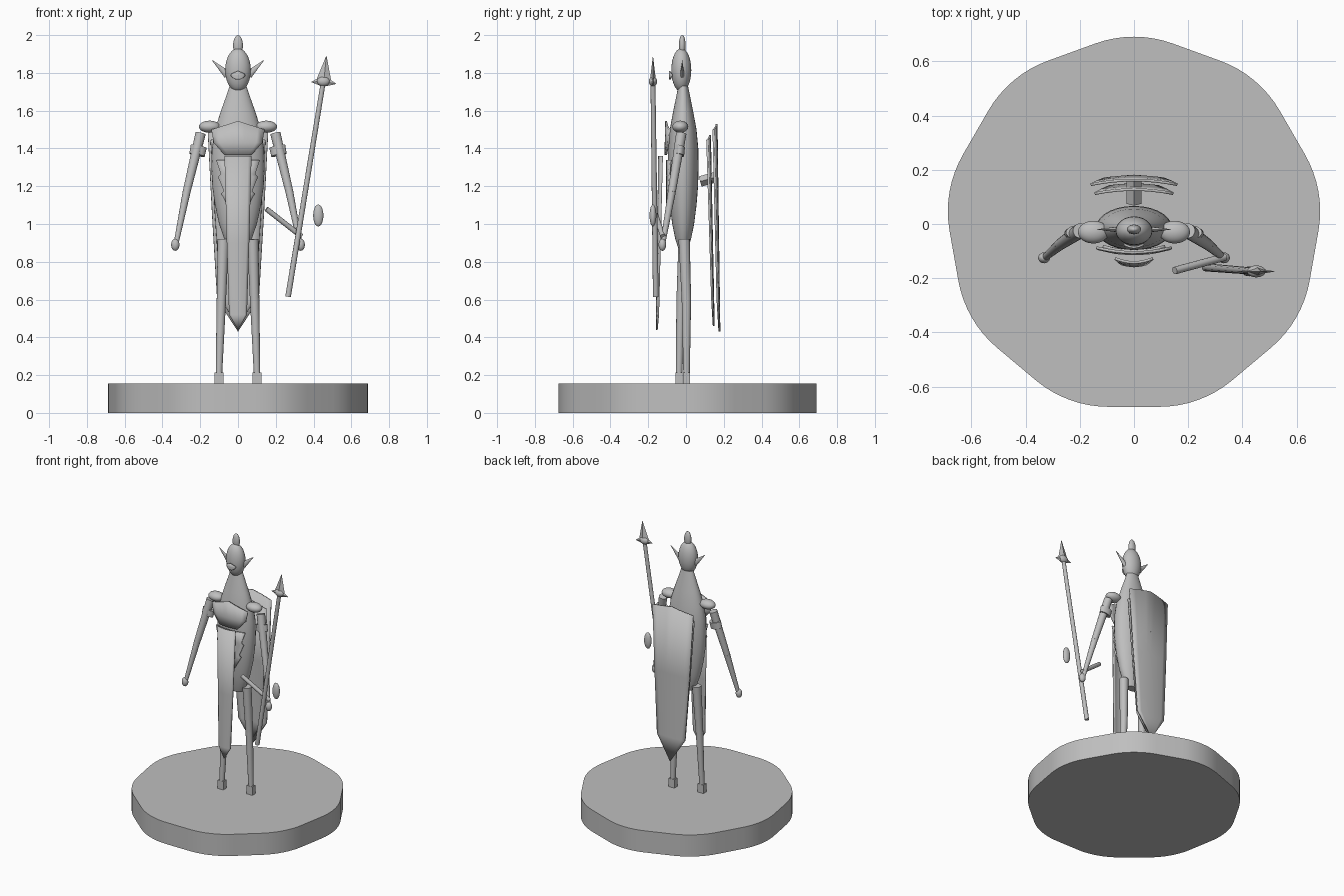
import bpy, bmesh, math
from mathutils import Vector, Matrix

cube = bpy.data.objects.get("Cube")
if cube:
    bpy.data.objects.remove(cube, do_unlink=True)

grey = bpy.data.materials.new("plain grey")
grey.use_nodes = True
grey.diffuse_color = (0.52, 0.52, 0.52, 1)
for node in grey.node_tree.nodes:
    if node.type == 'BSDF_PRINCIPLED':
        node.inputs["Base Color"].default_value = grey.diffuse_color


def finish(name, bm, angle=40):
    bmesh.ops.recalc_face_normals(bm, faces=bm.faces)
    mesh = bpy.data.meshes.new(name)
    bm.to_mesh(mesh)
    bm.free()
    mesh.materials.append(grey)
    mesh.shade_smooth()
    mesh.set_sharp_from_angle(angle=math.radians(angle))
    obj = bpy.data.objects.new(name, mesh)
    bpy.context.scene.collection.objects.link(obj)
    return obj


def ball(name, centre, radii):
    bm = bmesh.new()
    bmesh.ops.create_uvsphere(bm, u_segments=24, v_segments=14, radius=1,
                              matrix=Matrix.Translation(centre) @ Matrix.Diagonal((*radii, 1)))
    return finish(name, bm)


def rod(name, start, end, r1, r2, sides=16, flat=1):
    """Tapered rod between two points, optionally flattened in depth."""
    a, b = Vector(start), Vector(end)
    turn = (b - a).to_track_quat('Z', 'Y').to_matrix().to_4x4()
    squash = Matrix.Diagonal((1, flat, 1, 1))
    bm = bmesh.new()
    bmesh.ops.create_cone(bm, cap_ends=True, segments=sides, radius1=r1, radius2=r2,
                          depth=(b - a).length)
    for v in bm.verts:
        v.co = (a + b) / 2 + squash @ (turn @ v.co)
    return finish(name, bm)


def box(name, centre, size):
    bm = bmesh.new()
    bmesh.ops.create_cube(bm, size=1,
                          matrix=Matrix.Translation(centre) @ Matrix.Diagonal((*size, 1)))
    return finish(name, bm)


def lathe(name, profile, depth, y, sides=28):
    """Oval body of revolution from (z, radius) pairs."""
    bm = bmesh.new()
    rings = []
    for z, r in profile:
        angles = [2 * math.pi * i / sides for i in range(sides)]
        rings.append([bm.verts.new((r * math.cos(t), y + depth * r * math.sin(t), z))
                      for t in angles])
    for low, high in zip(rings, rings[1:]):
        for i in range(sides):
            j = (i + 1) % sides
            bm.faces.new((low[i], low[j], high[j], high[i]))
    bm.faces.new(rings[0])
    bm.faces.new(rings[-1])
    return finish(name, bm)


def plate(name, rows, y_top, y_bottom, bow, peak=0, thick=0.01, steps=8):
    """Bowed armour plate from (z, half width) rows, with a raised top centre."""
    bm = bmesh.new()
    top, bottom = rows[0][0], rows[-1][0]
    widest = max(w for z, w in rows)
    grid = []
    for k, (z, w) in enumerate(rows):
        y = y_top + (y_bottom - y_top) * (top - z) / (top - bottom)
        line = []
        for i in range(steps + 1):
            t = 2 * i / steps - 1
            lift = peak * (1 - abs(t)) if k == 0 else 0
            line.append(bm.verts.new((w * t, y + bow * (w * t / widest) ** 2, z + lift)))
        grid.append(line)
    for a, b in zip(grid, grid[1:]):
        for i in range(steps):
            bm.faces.new((a[i], a[i + 1], b[i + 1], b[i]))
    bmesh.ops.remove_doubles(bm, verts=bm.verts, dist=0.0005)
    obj = finish(name, bm, 25)
    mod = obj.modifiers.new("thickness", 'SOLIDIFY')
    mod.thickness = thick
    mod.offset = 0
    return obj


# Base: nine-sided slab with rounded corners
bm = bmesh.new()
apothem, fillet, height = 0.675, 0.42, 0.155
reach = (apothem - fillet) / math.cos(math.pi / 9)
outline = []
for k in range(9):
    corner = math.pi / 2 + k * 2 * math.pi / 9
    for i in range(9):
        t = corner + (i / 4 - 1) * math.pi / 9
        outline.append(bm.verts.new((reach * math.cos(corner) + fillet * math.cos(t),
                                     reach * math.sin(corner) + fillet * math.sin(t), 0)))
slab = bmesh.ops.extrude_face_region(bm, geom=[bm.faces.new(outline)])
for v in slab["geom"]:
    if isinstance(v, bmesh.types.BMVert):
        v.co.z = height
finish("base", bm)

# Body and head
lathe("body", [(0.88, 0.05), (0.92, 0.072), (1.0, 0.1), (1.1, 0.122), (1.2, 0.136),
               (1.3, 0.141), (1.4, 0.138), (1.5, 0.122), (1.6, 0.09), (1.67, 0.065),
               (1.73, 0.045)], 0.58, -0.015)
ball("head", (0, -0.025, 1.815), (0.068, 0.053, 0.115))
ball("crest", (0, -0.02, 1.945), (0.026, 0.018, 0.055))
plate("mouth_plate", [(1.795, 0.034), (1.785, 0.037), (1.773, 0.025), (1.765, 0.01)],
      -0.086, -0.086, 0.012, 0.016, 0.008)

# Mirrored limbs
for side, s in (("left", 1), ("right", -1)):
    rod(side + "_ear", (s * 0.055, -0.02, 1.79), (s * 0.137, -0.02, 1.867), 0.022, 0.001, 10, 0.5)
    ball(side + "_shoulder", (s * 0.15, -0.03, 1.515), (0.057, 0.042, 0.032))
    elbow = (s * 0.272, -0.075, 1.17)
    rod(side + "_upper_arm", (s * 0.198, -0.025, 1.48), elbow, 0.028, 0.021)
    rod(side + "_forearm", elbow, (s * 0.327, -0.122, 0.9), 0.021, 0.013)
    rod(side + "_armband", (s * 0.208, -0.03, 1.41), (s * 0.217, -0.036, 1.365), 0.044, 0.042, 16, 0.6)
    ball(side + "_hand", (s * 0.332, -0.125, 0.89), (0.022, 0.02, 0.032))
    foot_y = 0.003 if s > 0 else -0.037
    knee = (s * 0.088, foot_y * 0.7, 0.6)
    rod(side + "_thigh", (s * 0.078, -0.01, 0.92), knee, 0.03, 0.025)
    rod(side + "_shin", knee, (s * 0.101, foot_y, 0.2), 0.025, 0.017)
    box(side + "_boot", (s * 0.101, foot_y, 0.185), (0.046, 0.036, 0.06))

# Front armour
plate("chest_plate", [(1.5, 0.14), (1.43, 0.128), (1.365, 0.07)], -0.105, -0.11, 0.018, 0.045)
plate("belly_plate", [(1.34, 0.115), (1.265, 0.09), (1.25, 0.105), (1.175, 0.075),
                      (1.16, 0.088), (1.08, 0.045)], -0.1, -0.1, 0.018)
plate("tabard", [(1.36, 0.07), (0.9, 0.058), (0.52, 0.046), (0.44, 0)], -0.142, -0.155, 0.015)

# Back plates and their bracket
plate("outer_back_plate", [(1.5, 0.16), (1.05, 0.137), (0.6, 0.11), (0.43, 0)],
      0.162, 0.177, -0.017, 0.03)
plate("inner_back_plate", [(1.445, 0.145), (1.05, 0.122), (0.6, 0.092), (0.46, 0)],
      0.127, 0.147, -0.015, 0.025)
rod("back_bracket", (0, 0.075, 1.225), (0, 0.165, 1.25), 0.028, 0.028, 4)

# Spear, side bar and floating bead
tip = (0.452, -0.175, 1.755)
rod("spear_shaft", (0.265, -0.16, 0.615), tip, 0.015, 0.013, 12)
ball("spear_collar", tip, (0.034, 0.022, 0.026))
rod("spear_head", (0.455, -0.175, 1.765), (0.468, -0.175, 1.89), 0.038, 0.001, 4, 0.4)
rod("spear_guard_left", tip, (0.52, -0.175, 1.742), 0.03, 0.001, 4, 0.4)
rod("spear_guard_right", tip, (0.388, -0.175, 1.752), 0.03, 0.001, 4, 0.4)
rod("side_bar", (0.15, -0.172, 1.08), (0.335, -0.122, 0.935), 0.014, 0.014, 12)
ball("floating_bead", (0.425, -0.175, 1.045), (0.027, 0.018, 0.058))
